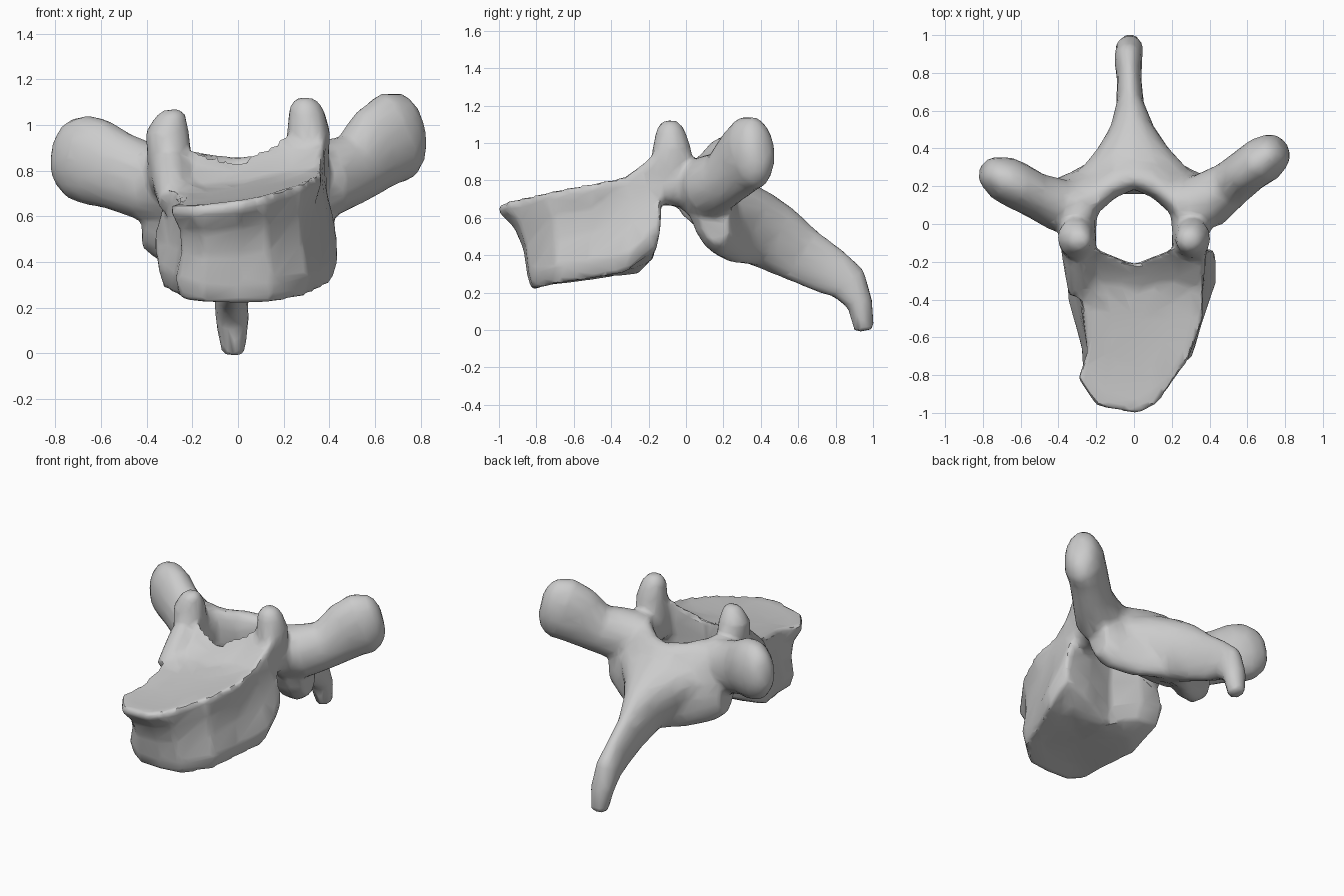
import bpy, bmesh, math
from mathutils import Vector

cube = bpy.data.objects.get("Cube")
if cube:
    bpy.data.objects.remove(cube, do_unlink=True)

bone = bpy.data.materials.new("bone grey")
bone.use_nodes = True
GREY = (0.6, 0.6, 0.6, 1)
bone.diffuse_color = GREY
bone.node_tree.nodes["Principled BSDF"].inputs["Base Color"].default_value = GREY

bm = bmesh.new()


def skin(rings):
    """Close a stack of equal point rings into a solid."""
    loops = [[bm.verts.new(p) for p in ring] for ring in rings]
    count = len(loops[0])
    for a, b in zip(loops, loops[1:]):
        for i in range(count):
            j = (i + 1) % count
            bm.faces.new((a[i], a[j], b[j], b[i]))
    for loop, ring in ((loops[0], rings[0]), (loops[-1], rings[-1])):
        hub = bm.verts.new(sum(ring, Vector()) / count)
        for i in range(count):
            bm.faces.new((hub, loop[i], loop[(i + 1) % count]))


def ellipse(centre, u, v, sides=16):
    turn = [math.tau * i / sides for i in range(sides)]
    return [Vector(centre) + u * math.cos(t) + v * math.sin(t) for t in turn]


def limb(stations, side=None, rounded=True):
    """Tapered limb: each station is x, y, z, half width, half height."""
    pts = [Vector(s[:3]) for s in stations]
    rings = []
    for i, s in enumerate(stations):
        along = (pts[min(i + 1, len(pts) - 1)] - pts[max(i - 1, 0)]).normalized()
        across = Vector(side) if side else along.cross(Vector((0, 0, 1))).normalized()
        rings.append(ellipse(pts[i], across * s[3], across.cross(along) * s[4]))
    if rounded:
        for step, shrink in ((0.035, 0.8), (0.06, 0.45)):
            rings.append(ellipse(pts[-1] + along * step, across * s[3] * shrink,
                                 across.cross(along) * s[4] * shrink))
    skin(rings)


# Body: flared end plates, the upper one rising to a lip at the canal
upper = [(0.02, -1.01), (0.12, -.96), (0.29, -.72), (0.37, -.5), (0.37, -.32), (0.39, -.1), (0.2, -.13),
         (0, -.21), (-.2, -.13), (-.37, -.14), (-.28, -.42), (-.25, -.68), (-.3, -.82), (-.2, -.97)]
lower = [(0, -.85), (0.15, -.84), (0.31, -.7), (0.37, -.5), (0.44, -.3), (0.43, -.13), (0.22, -.16),
         (0, -.23), (-.2, -.15), (-.37, -.16), (-.35, -.4), (-.28, -.65), (-.27, -.78), (-.16, -.85)]


def top_z(x, y):
    return 0.755 + 0.13 * (y + 0.35) + 0.14 * x + 2 * max(0, y + 0.4) ** 2


def base_z(x, y):
    return 0.21 + 0.1 * (y + 0.84) + 0.25 * x * x + 3 * max(0, y + 0.35) ** 2


def plate(outline, height, lift, scale):
    ring = []
    for x, y in outline:
        x, y = 0.03 + (x - 0.03) * scale, -.5 + (y + 0.5) * scale
        ring.append(Vector((x, y, height(x, y) + lift)))
    return ring


low, high = plate(lower, base_z, 0.09, 1), plate(upper, top_z, -.04, 0.99)
waists = []
for rise, spread in ((0.4, 0.12), (0.75, 0.45)):
    ring = []
    for a, b in zip(low, high):
        p = a.lerp(b, spread)
        ring.append(Vector((0.03 + (p.x - 0.03) * 0.91, p.y, a.z + (b.z - a.z) * rise)))
    waists.append(ring)
skin([plate(lower, base_z, 0.03, 0.6), plate(lower, base_z, 0, 0.93), low, *waists, high,
      plate(upper, top_z, 0, 0.98), plate(upper, top_z, -.01, 0.85), plate(upper, top_z, -.02, 0.5)])

# Pedicles and broad upper joint processes
for s, tip in ((1, 1.11), (-1, 1.06)):
    limb([(s * .28, -.36, .66, .07, .07), (s * .29, -.18, .77, .09, .11),
          (s * .3, -.04, .79, .1, .13), (s * .31, .1, .76, .12, .16)])
    limb([(s * .29, -.09, .72, .09, .1), (s * .3, -.08, .86, .1, .115),
          (s * .31, -.075, .97, .095, .105), (s * .3, -.085, tip - .05, .08, .08)], side=(s, 0, 0))

# Lamina: sloping shield spanning the back of the canal
half_spans = [(0, (.23, .86), (.4, .34), .11), (.1, (.195, .87), (.36, .35), .12),
              (.21, (.1, .89), (.28, .36), .13), (.34, (.07, .91), (.2, .4), .125),
              (.42, (.11, .83), (.18, .46), .09)]
mirrored = [(-x, *rest) for x, *rest in reversed(half_spans[1:])]
spans = []
for x, top, foot, thick in mirrored + half_spans:
    a, b = Vector((x, *top)), Vector((x, *foot))
    half = (a - b) / 2
    spans.append(ellipse((a + b) / 2, half, half.cross(Vector((1, 0, 0))).normalized() * thick))
skin(spans)

# Spinous process: wide root blending out of the lamina, then a drooping blade
limb([(0, .2, .62, .36, .21), (0, .28, .6, .29, .2), (-.005, .37, .55, .2, .2),
      (-.01, .48, .49, .125, .185), (-.02, .62, .4, .075, .155), (-.025, .76, .32, .065, .135),
      (-.03, .87, .25, .075, .11), (-.025, .93, .14, .075, .07), (-.02, .955, -.005, .05, .055)],
     side=(1, 0, 0), rounded=False)

# Transverse processes: uneven clubs sweeping back and up
limb([(.24, .08, .74, .14, .17), (.4, .13, .77, .15, .17), (.51, .21, .81, .125, .155),
      (.61, .29, .9, .12, .19), (.69, .345, .95, .125, .205), (.745, .385, .965, .105, .18)])
limb([(-.24, .07, .73, .14, .17), (-.4, .1, .75, .14, .17), (-.53, .155, .8, .12, .175),
      (-.63, .21, .84, .125, .195), (-.7, .245, .86, .12, .19), (-.75, .27, .87, .095, .16)])

# Fuse everything into one organic surface
bmesh.ops.recalc_face_normals(bm, faces=bm.faces)
mesh = bpy.data.meshes.new("vertebra")
bm.to_mesh(mesh)
bm.free()
vertebra = bpy.data.objects.new("vertebra", mesh)
bpy.context.collection.objects.link(vertebra)
fuse = vertebra.modifiers.new("fuse", "REMESH")
fuse.mode, fuse.voxel_size = "VOXEL", 0.018
soften = vertebra.modifiers.new("soften", "SMOOTH")
soften.factor, soften.iterations = 0.5, 7
facet = vertebra.modifiers.new("facet", "DECIMATE")
facet.ratio = 0.1
graph = bpy.context.evaluated_depsgraph_get()
vertebra.data = bpy.data.meshes.new_from_object(vertebra.evaluated_get(graph))
vertebra.data.name = "vertebra"
vertebra.modifiers.clear()

vertebra.data.materials.clear()
vertebra.data.materials.append(bone)
bpy.context.view_layer.objects.active = vertebra
vertebra.select_set(True)
bpy.ops.object.shade_smooth_by_angle(angle=math.radians(40))
